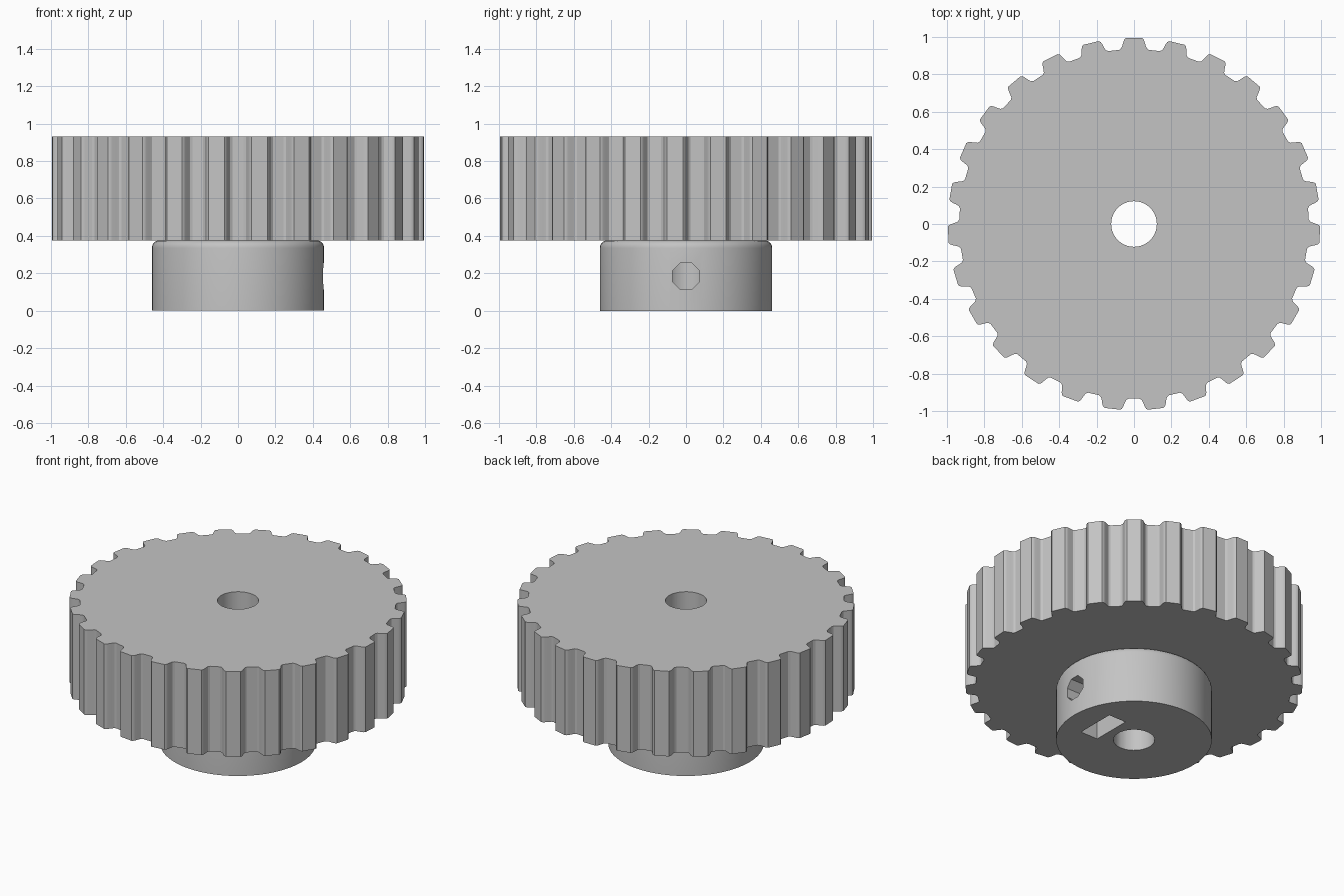
import bpy, bmesh, math
from mathutils import Matrix, Vector

cube = bpy.data.objects.get("Cube")
if cube:
    bpy.data.objects.remove(cube, do_unlink=True)

TEETH = 27
HUB_TOP, TOP = 0.375, 0.93
HOLE_Z = 0.185

grey = bpy.data.materials.new("light grey")
grey.use_nodes = True
COLOUR = (0.55, 0.55, 0.55, 1)
grey.diffuse_color = COLOUR
grey.node_tree.nodes["Principled BSDF"].inputs["Base Color"].default_value = COLOUR


def make_object(name, bm):
    bmesh.ops.recalc_face_normals(bm, faces=bm.faces)
    mesh = bpy.data.meshes.new(name)
    bm.to_mesh(mesh)
    bm.free()
    mesh.materials.append(grey)
    obj = bpy.data.objects.new(name, mesh)
    bpy.context.collection.objects.link(obj)
    return obj


def prism(name, outline, z0, z1):
    bm = bmesh.new()
    face = bm.faces.new([bm.verts.new((x, y, z0)) for x, y in outline])
    ext = bmesh.ops.extrude_face_region(bm, geom=[face])
    verts = [v for v in ext["geom"] if isinstance(v, bmesh.types.BMVert)]
    bmesh.ops.translate(bm, vec=(0, 0, z1 - z0), verts=verts)
    return make_object(name, bm)


def ring(radius, sides, offset=0.0):
    return [(radius * math.cos(math.tau * (i + offset) / sides),
             radius * math.sin(math.tau * (i + offset) / sides)) for i in range(sides)]


def lathe(name, profile, sides):
    bm = bmesh.new()
    verts = [bm.verts.new((r, 0, z)) for r, z in profile]
    edges = [bm.edges.new(pair) for pair in zip(verts, verts[1:])]
    bmesh.ops.spin(bm, geom=verts + edges, axis=(0, 0, 1), cent=(0, 0, 0),
                   angle=math.tau, steps=sides, use_duplicate=False)
    bmesh.ops.remove_doubles(bm, verts=bm.verts, dist=0.0001)
    return make_object(name, bm)


def combine(target, tool, operation):
    mod = target.modifiers.new(operation.lower(), "BOOLEAN")
    mod.operation, mod.solver, mod.object = operation, "EXACT", tool
    bpy.context.view_layer.objects.active = target
    bpy.ops.object.modifier_apply(modifier=mod.name)
    bpy.data.objects.remove(tool, do_unlink=True)


# Toothed wheel: one rounded groove, mirrored and repeated around the rim
half_groove = [(0.03, 0.934), (0.042, 0.941), (0.049, 0.955),
               (0.058, 0.977), (0.064, 0.987), (0.073, 0.993)]
groove = [(-u, r) for u, r in reversed(half_groove)] + half_groove
rim = []
for i in range(TEETH):
    turn = Matrix.Rotation(-math.pi - math.tau * i / TEETH, 2)
    rim += [tuple(turn @ Vector(p)) for p in groove]
pulley = prism("toothed_pulley", rim, HUB_TOP, TOP)

# Hub with a rounded upper shoulder, overlapping into the wheel
profile = [(0, 0), (0.46, 0)]
for i in range(6):
    a = math.pi / 2 * i / 5
    profile.append((0.425 + 0.035 * math.cos(a), 0.335 + 0.04 * math.sin(a)))
profile += [(0.425, 0.42), (0, 0.42)]
combine(pulley, lathe("hub", profile, 64), "UNION")

# Shaft bore
combine(pulley, prism("bore_cutter", ring(0.122, 48), -0.1, 1.1), "DIFFERENCE")

# Nut slot from below, ending in a pointed hexagonal pocket
slot = [(0.13, HOLE_Z + 0.075), (0, HOLE_Z + 0.15), (-0.13, HOLE_Z + 0.075),
        (-0.13, -0.1), (0.13, -0.1)]
to_x = Matrix(((0, 0, 1, 0), (1, 0, 0, 0), (0, 1, 0, 0), (0, 0, 0, 1)))
nut = prism("nut_cutter", slot, 0.175, 0.3)
nut.data.transform(to_x)
combine(pulley, nut, "DIFFERENCE")

# Octagonal grub screw hole on the left side, from the bore outwards
screw = prism("screw_cutter", ring(0.078, 8, 0.5), 0, 0.6)
screw.data.transform(Matrix.Translation((0, 0, HOLE_Z)) @ to_x)
combine(pulley, screw, "DIFFERENCE")

# Smooth shading with sharp edges
bpy.ops.object.select_all(action="DESELECT")
pulley.select_set(True)
bpy.context.view_layer.objects.active = pulley
bpy.ops.object.shade_smooth_by_angle(angle=math.radians(30))
